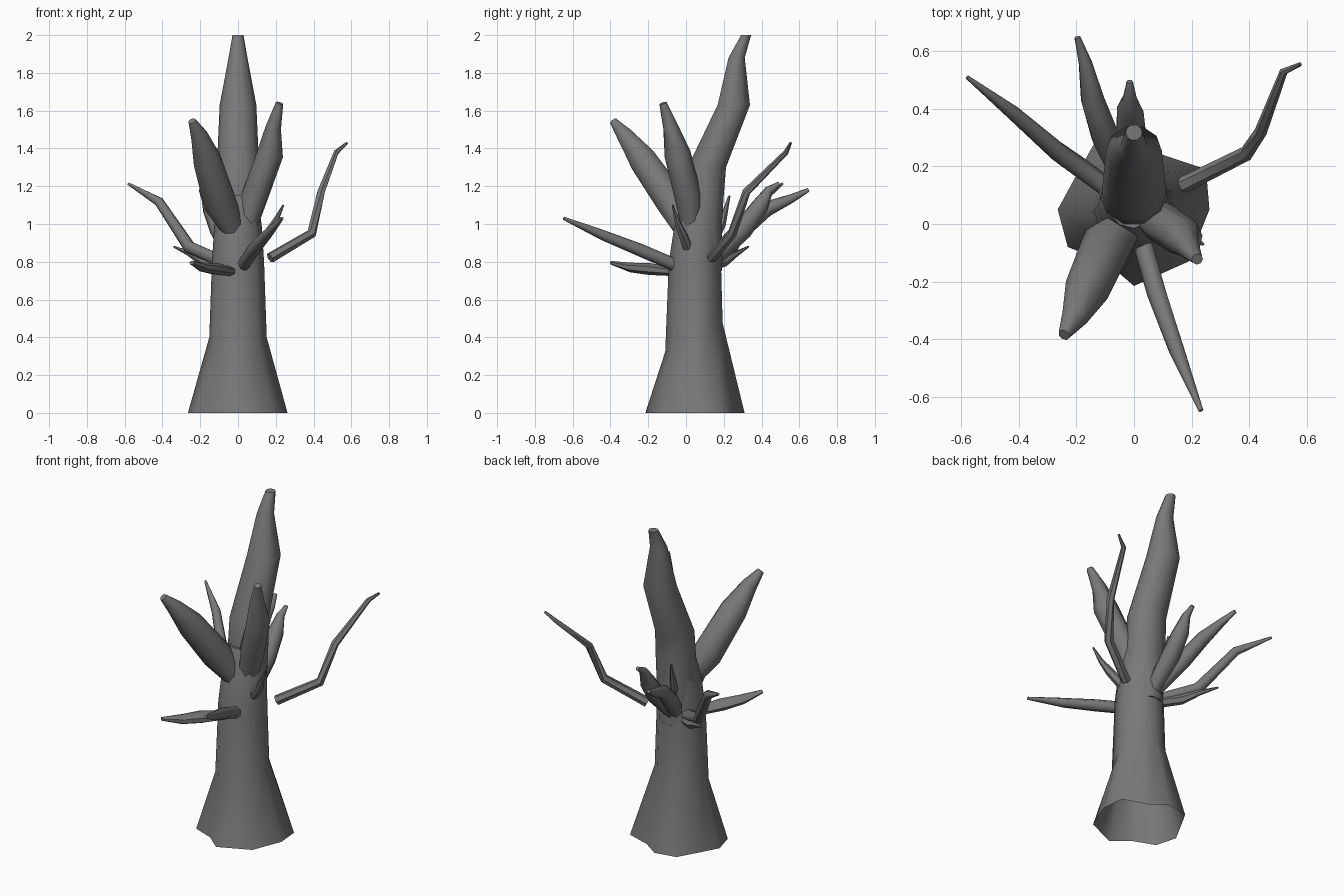
import bpy, bmesh, math
from mathutils import Vector

if "Cube" in bpy.data.objects:
    bpy.data.objects.remove(bpy.data.objects["Cube"])

bark = bpy.data.materials.new("bark")
bark.diffuse_color = (.19, .19, .19, 1)
bark.use_nodes = True
bark.node_tree.nodes["Principled BSDF"].inputs["Base Color"].default_value = bark.diffuse_color


def make_object(name, rings, caps=(True, True)):
    """Skin a list of equal-length rings into a softly shaded object."""
    bm = bmesh.new()
    vr = [[bm.verts.new(p) for p in ring] for ring in rings]
    n = len(vr[0])
    for a, b in zip(vr, vr[1:]):
        for i in range(n):
            j = (i + 1) % n
            bm.faces.new((a[i], a[j], b[j], b[i]))
    if caps[0]:
        bm.faces.new(vr[0][::-1])
    if caps[1]:
        bm.faces.new(vr[-1])
    bmesh.ops.recalc_face_normals(bm, faces=bm.faces)
    me = bpy.data.meshes.new(name)
    bm.to_mesh(me)
    bm.free()
    me.materials.append(bark)
    ob = bpy.data.objects.new(name, me)
    bpy.context.collection.objects.link(ob)
    bpy.ops.object.select_all(action='DESELECT')
    ob.select_set(True)
    bpy.context.view_layer.objects.active = ob
    bpy.ops.object.shade_smooth_by_angle(angle=math.radians(55))
    return ob


def branch(name, path, sides=7, flat=1.0):
    """Tapered limb along (x, y, z, radius) points; flat squashes its height."""
    pts = [Vector(p[:3]) for p in path]
    rings = []
    for k, p in enumerate(pts):
        t = (pts[min(k + 1, len(pts) - 1)] - pts[max(k - 1, 0)]).normalized()
        side = t.cross(Vector((0, 0, 1))).normalized()
        up = side.cross(t)
        r = path[k][3]
        rings.append([p + side * r * math.cos(a) + up * r * flat * math.sin(a)
                      for a in (2 * math.pi * i / sides for i in range(sides))])
    return make_object(name, rings)


# trunk: irregular flared foot, rounder further up, open underneath
foot = [(0, -.215), (.19, -.13), (.262, .05), (.25, .19), (.1, .24), (0, .31),
        (-.135, .285), (-.2, .17), (-.265, .05), (-.23, -.08), (-.1, -.13)]
trunk = [[Vector((x, y, 0)) for x, y in foot]]
for z, cy, r in [(.4, .042, .152), (.8, .047, .138), (1.0, .065, .125), (1.15, .085, .1)]:
    ring = []
    for x, y in foot:
        d = Vector((x, y - .05, 0)).normalized() * r
        # the back flare ends a little higher than the front one
        zz = z + .5 * d.y if z < .5 else z
        ring.append(Vector((d.x, d.y + cy, zz)))
    trunk.append(ring)
make_object("trunk", trunk, (False, True))

# main leader: broad blade leaning back, horizontal rings
leader = []
for y, z, rx, ry in [(.1, .75, .09, .095), (.09, 1.0, .118, .105), (.1, 1.15, .117, .105),
                     (.11, 1.3, .112, .107), (.253, 1.63, .097, .09),
                     (.268, 1.88, .05, .045), (.318, 2.0, .029, .028)]:
    leader.append([Vector((rx * math.cos(a), y + ry * math.sin(a), z))
                   for a in (2 * math.pi * i / 10 for i in range(10))])
make_object("main_leader", leader)

# thick forward limbs
branch("front_left_limb", [(.01, .03, .9, .045), (-.095, -.07, 1.11, .088),
                           (-.165, -.23, 1.34, .078), (-.207, -.325, 1.47, .046),
                           (-.243, -.385, 1.545, .021)], 8)
branch("front_right_limb", [(.03, .04, .92, .05), (.09, .01, 1.15, .073), (.17, -.045, 1.37, .07),
                            (.187, -.08, 1.51, .042), (.22, -.122, 1.64, .02)], 8)

# thin bare branches
branch("right_branch", [(.17, .135, .82, .029), (.39, .245, .95, .026), (.44, .32, 1.17, .022),
                        (.52, .53, 1.38, .014), (.578, .555, 1.43, .007)], 6)
branch("left_branch", [(-.06, .1, .79, .035), (-.26, .245, .88, .034),
                       (-.42, .385, 1.12, .026), (-.58, .51, 1.213, .007)])
branch("front_branch", [(.02, -.03, .77, .035), (.08, -.24, .86, .035),
                        (.15, -.44, .94, .028), (.233, -.648, 1.03, .009)])
branch("back_left_branch", [(-.02, .12, .8, .04), (-.1, .3, .97, .05), (-.145, .43, 1.08, .042),
                            (-.17, .56, 1.135, .024), (-.197, .648, 1.18, .011)])
branch("back_branch", [(-.01, .13, .8, .045), (-.012, .3, .97, .055), (-.015, .39, 1.09, .048),
                       (-.015, .44, 1.18, .024), (-.015, .495, 1.215, .011)])

# low branch and little twigs
branch("low_front_branch", [(-.02, -.03, .745, .035), (-.12, -.19, .762, .05),
                            (-.18, -.29, .77, .04), (-.245, -.395, .795, .015)], 7, .65)
branch("left_twig", [(-.05, .1, .77, .03), (-.18, .2, .8, .028),
                     (-.26, .27, .845, .015), (-.34, .33, .88, .005)], 6)
branch("right_twig", [(.07, .02, .85, .03), (.16, -.02, .95, .025),
                      (.2, -.05, 1.02, .015), (.24, -.07, 1.1, .005)], 6)
branch("back_twig", [(-.03, .14, .9, .025), (-.05, .19, 1.0, .022), (-.06, .23, 1.15, .006)], 6)
